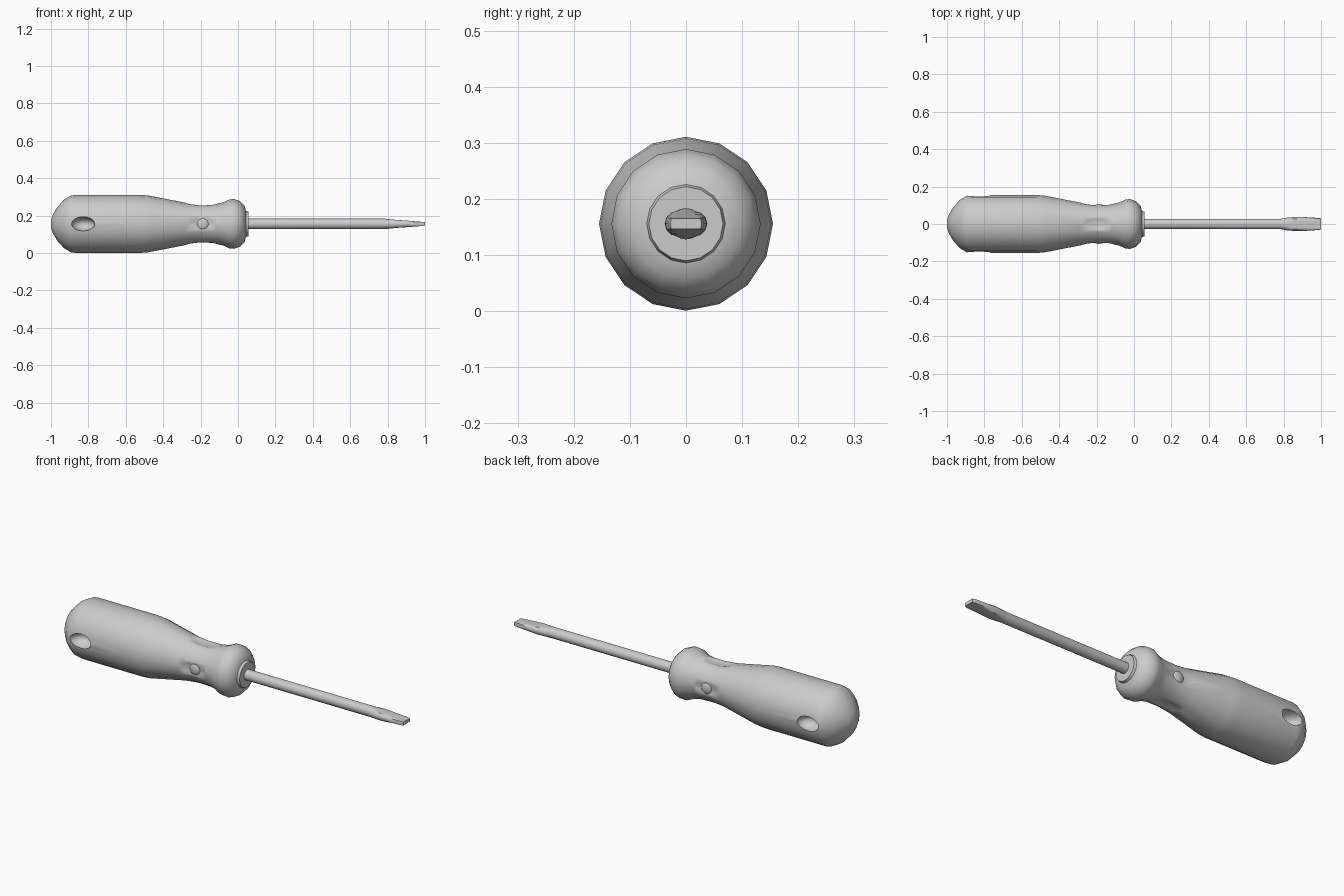
import bpy, bmesh, math
from mathutils import Matrix, Vector

cube = bpy.data.objects.get("Cube")
if cube:
    bpy.data.objects.remove(cube, do_unlink=True)

AXIS_Z = 0.156

grey = bpy.data.materials.new("plain grey")
grey.use_nodes = True
colour = (0.6, 0.6, 0.6, 1)
grey.diffuse_color = colour
grey.node_tree.nodes["Principled BSDF"].inputs["Base Color"].default_value = colour


def make_object(name, bm):
    bmesh.ops.recalc_face_normals(bm, faces=bm.faces)
    mesh = bpy.data.meshes.new(name)
    bm.to_mesh(mesh)
    bm.free()
    mesh.materials.append(grey)
    obj = bpy.data.objects.new(name, mesh)
    bpy.context.collection.objects.link(obj)
    return obj


def smooth(obj, angle):
    bpy.ops.object.select_all(action="DESELECT")
    obj.select_set(True)
    bpy.context.view_layer.objects.active = obj
    bpy.ops.object.shade_smooth_by_angle(angle=math.radians(angle))


def loft(name, stations, sides):
    """Skin rings along x; each station is (x, half width, half height, flat limit)."""
    bm = bmesh.new()
    rings = []
    for x, wide, high, flat in stations:
        ring = []
        for i in range(sides):
            a = math.tau * i / sides
            z = max(-flat, min(flat, high * math.sin(a)))
            ring.append(bm.verts.new((x, wide * math.cos(a), AXIS_Z + z)))
        rings.append(ring)
    for a, b in zip(rings, rings[1:]):
        for i in range(sides):
            j = (i + 1) % sides
            bm.faces.new((a[i], a[j], b[j], b[i]))
    bm.faces.new(rings[0])
    bm.faces.new(rings[-1])
    return make_object(name, bm)


def ellipsoid(name, centre, radii, u=16, v=10):
    bm = bmesh.new()
    bmesh.ops.create_uvsphere(bm, u_segments=u, v_segments=v, radius=1)
    bm.transform(Matrix.Translation(centre) @ Matrix.Diagonal((*radii, 1)))
    return make_object(name, bm)


def carve(target, cutter):
    cutter.hide_render = True
    mod = target.modifiers.new(cutter.name, "BOOLEAN")
    mod.operation = "DIFFERENCE"
    mod.solver = "EXACT"
    mod.object = cutter
    bpy.context.view_layer.objects.active = target
    bpy.ops.object.modifier_apply(modifier=mod.name)
    bpy.data.objects.remove(cutter, do_unlink=True)


# Handle: rounded butt, straight grip, slim neck, flared collar
profile = [(-1, 0.02), (-0.99, 0.05), (-0.965, 0.092), (-0.93, 0.13),
           (-0.895, 0.151), (-0.87, 0.155), (-0.52, 0.155), (-0.48, 0.152),
           (-0.28, 0.113), (-0.2, 0.105), (-0.12, 0.107), (-0.08, 0.115),
           (-0.045, 0.131), (-0.02, 0.133), (0.01, 0.122), (0.035, 0.098),
           (0.042, 0.07), (0.055, 0.066)]
handle = loft("handle", [(x, r, r, 1) for x, r in profile], 16)

# Four shallow finger dents around the neck
for i in range(4):
    a = i * math.pi / 2
    out = Vector((0, math.cos(a), math.sin(a)))
    radii = (0.12, 0.07, 0.07)
    radii = (0.12, 0.05, 0.08) if i % 2 == 0 else (0.12, 0.08, 0.05)
    carve(handle, ellipsoid("dent_cutter", Vector((-0.19, 0, AXIS_Z)) + out * 0.145,
                            radii, 24, 16))

# Deep pits on both sides of the butt
for side in (-1, 1):
    carve(handle, ellipsoid("pit_cutter", (-0.828, side * 0.15, AXIS_Z),
                            (0.063, 0.06, 0.038), 12, 8))
smooth(handle, 35)

# Round buttons sitting in the side dents
for side, name in ((-1, "front_button"), (1, "back_button")):
    smooth(ellipsoid(name, (-0.188, side * 0.09, AXIS_Z), (0.034, 0.016, 0.034)), 40)

# Shaft running into a flared flat blade
R = 0.028
shaft = loft("shaft_and_blade", [
    (0.04, R, R, 1), (0.785, R, R, 1), (0.82, 0.034, R, 0.024),
    (0.86, 0.038, R, 0.0205), (0.91, 0.037, R, 0.017),
    (0.96, 0.034, R, 0.013), (0.99, 0.032, R, 0.010), (1, 0.028, R, 0.009)], 16)
smooth(shaft, 35)
